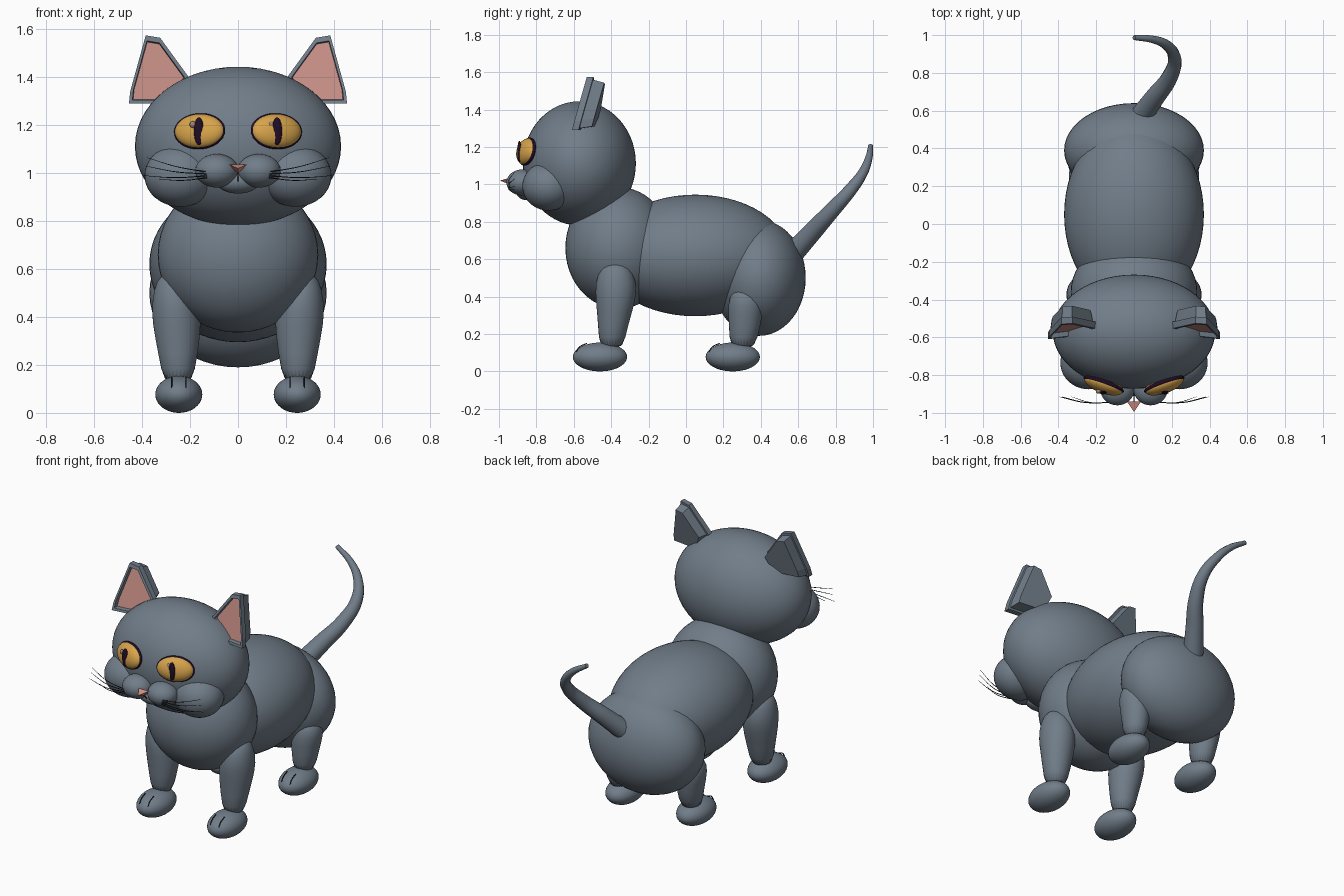
import bpy, bmesh, math
from mathutils import Vector, Matrix

cube = bpy.data.objects.get("Cube")
if cube:
    bpy.data.objects.remove(cube, do_unlink=True)


def material(name, rgb):
    m = bpy.data.materials.new(name)
    m.use_nodes = True
    colour = (*rgb, 1)
    m.diffuse_color = colour
    m.node_tree.nodes["Principled BSDF"].inputs["Base Color"].default_value = colour
    return m


FUR = material("grey fur", (.165, .205, .25))
PINK = material("ear pink", (.56, .27, .235))
NOSE = material("nose pink", (.68, .29, .23))
AMBER = material("eye amber", (.68, .37, .07))
DARK = material("dark purple", (.014, .004, .02))
GLINT = material("eye glint", (.36, .23, .17))
BLACK = material("whisker black", (.015, .016, .02))


def finish(name, bm, mats, smooth=True):
    bmesh.ops.recalc_face_normals(bm, faces=bm.faces)
    for f in bm.faces:
        f.smooth = smooth
    me = bpy.data.meshes.new(name)
    bm.to_mesh(me)
    bm.free()
    for m in mats:
        me.materials.append(m)
    ob = bpy.data.objects.new(name, me)
    bpy.context.collection.objects.link(ob)
    return ob


def ellipsoid(name, centre, radii, mat, yaw=0, tilt=0, seg=40):
    bm = bmesh.new()
    bmesh.ops.create_uvsphere(bm, u_segments=seg, v_segments=seg // 2, radius=1)
    bm.transform(Matrix.Translation(centre) @ Matrix.Rotation(yaw, 4, 'Z')
                 @ Matrix.Rotation(tilt, 4, 'X') @ Matrix.Diagonal((*radii, 1)))
    return finish(name, bm, [mat])


def bridge_rings(bm, rings):
    """Join rings of points with quads and cap both ends."""
    loops = [[bm.verts.new(p) for p in ring] for ring in rings]
    for a, b in zip(loops, loops[1:]):
        for i in range(len(a)):
            j = (i + 1) % len(a)
            bm.faces.new((a[i], a[j], b[j], b[i]))
    return bm.faces.new(loops[0]), bm.faces.new(loops[-1])


def tube(name, points, radii, mat, bevel=1, resolution=4):
    """Smooth tapered curve through the points."""
    cu = bpy.data.curves.new(name, 'CURVE')
    cu.dimensions = '3D'
    cu.bevel_depth = bevel
    cu.bevel_resolution = resolution
    cu.resolution_u = 8
    cu.use_fill_caps = True
    sp = cu.splines.new('BEZIER')
    sp.bezier_points.add(len(points) - 1)
    for bp, p, r in zip(sp.bezier_points, points, radii):
        bp.co = p
        bp.radius = r
        bp.handle_left_type = bp.handle_right_type = 'AUTO'
    cu.materials.append(mat)
    ob = bpy.data.objects.new(name, cu)
    bpy.context.collection.objects.link(ob)


def leg(name, side, profile):
    """Loft of horizontal ellipses: x, y, z, x radius, y radius."""
    rings = []
    for x, y, z, rx, ry in profile:
        angles = [math.tau * i / 24 for i in range(24)]
        rings.append([(side * (x + rx * math.cos(a)), y + ry * math.sin(a), z)
                      for a in angles])
    bm = bmesh.new()
    bridge_rings(bm, rings)
    ob = finish(name, bm, [FUR])
    sub = ob.modifiers.new("round", 'SUBSURF')
    sub.levels = sub.render_levels = 1


def ear(name, side):
    """Framed prism, leaning back, with a recessed pink inside."""
    outline = [(.455, 1.29), (.45, 1.34), (.385, 1.575), (.325, 1.565), (.205, 1.40), (.255, 1.29)]
    mid = Vector((.345, 1.40))
    rings = []
    for scale, depth in [(.84, .025), (.87, 0), (1, 0), (1, .035), (.91, .037), (.82, .10)]:
        ring = []
        for p in outline:
            q = mid + (Vector(p) - mid) * scale
            y = -.61 + depth + (q.y - 1.29) * .25 + (.455 - q.x) * .12
            ring.append((side * q.x, y, q.y))
        rings.append(ring)
    bm = bmesh.new()
    inside, _ = bridge_rings(bm, rings)
    inside.material_index = 1
    finish(name, bm, [FUR, PINK], smooth=False)


# Torso and head
ellipsoid("body", (0, .05, .62), (.37, .5, .325), FUR, seg=56)
ellipsoid("chest", (0, -.36, .66), (.335, .285, .325), FUR, seg=48)
ellipsoid("rump", (0, .39, .5), (.37, .25, .31), FUR, seg=48)
ellipsoid("head", (0, -.57, 1.112), (.43, .302, .332), FUR, seg=56)
ellipsoid("chin", (0, -.85, .965), (.09, .06, .05), FUR)

FRONT = [(.27, -.375, .585, .03, .035), (.27, -.375, .56, .07, .08),
         (.262, -.375, .47, .098, .113), (.255, -.375, .38, .105, .108),
         (.25, -.39, .25, .083, .08), (.25, -.4, .11, .06, .065)]
REAR = [(.27, .32, .45, .03, .035), (.27, .32, .425, .07, .075),
        (.262, .32, .36, .095, .1), (.25, .315, .25, .078, .085),
        (.25, .3, .11, .06, .068)]

for s, label in ((1, "left"), (-1, "right")):
    # Face
    ellipsoid(label + "_cheek", (s * .24, -.735, .99), (.15, .14, .13), FUR)
    ellipsoid(label + "_muzzle", (s * .088, -.875, 1.01), (.09, .085, .07), FUR)
    ear(label + "_ear", s)
    yaw, tilt = s * math.radians(20), math.radians(-13)
    ellipsoid(label + "_eye", (s * .16, -.852, 1.175), (.108, .043, .072), AMBER, yaw, tilt)
    ellipsoid(label + "_eye_rim", (s * .16, -.85, 1.175), (.113, .026, .077), DARK, yaw, tilt)
    ellipsoid(label + "_pupil", (s * .163, -.891, 1.175), (.021, .011, .058), DARK, seg=20)
    ellipsoid(label + "_glint", (s * .163 - .025, -.886, 1.203), (.014, .012, .014), GLINT, seg=16)
    # Whiskers
    for i, (x, z) in enumerate([(.38, 1.065), (.385, 1.03), (.395, .99), (.33, .975)]):
        root = Vector((s * .13, -.945, 1.005 - .008 * i))
        tip = Vector((s * x, -.915, z))
        bend = (root + tip) / 2 + Vector((0, -.015, -.008))
        tube(f"{label}_whisker_{i + 1}", [root, bend, tip], [1, .8, .4], BLACK, .0025, 1)
    # Legs, paws and toe lines
    for end, profile, py in (("front", FRONT, -.46), ("rear", REAR, .25)):
        leg(f"{label}_{end}_leg", s, profile)
        ellipsoid(f"{label}_{end}_paw", (s * .247, py, .077), (.098, .145, .077), FUR)
        for n, dx in (("inner", -.03), ("outer", .03)):
            x = s * (.247 + dx)
            tube(f"{label}_{end}_{n}_toe_line",
                 [(x, py - .127, .105), (x, py - .11, .13), (x, py - .07, .15)],
                 [1, 1, 1], BLACK, .003, 1)

# Nose: small wedge pointing forward
bm = bmesh.new()
points = [(-.037, -.94, 1.036), (.037, -.94, 1.036), (0, -.94, .998), (0, -.995, 1.02)]
for p in points:
    bm.verts.new(p)
bmesh.ops.convex_hull(bm, input=bm.verts)
finish("nose", bm, [NOSE], smooth=False)
tube("mouth_line", [(0, -.95, 1.005), (0, -.925, .985), (0, -.905, .965)], [1, 1, 1], BLACK, .003, 1)

# Tail
tube("tail", [(.03, .56, .62), (.11, .67, .74), (.19, .78, .86), (.215, .875, .965),
              (.175, .945, 1.06), (.1, .977, 1.14), (0, .987, 1.205)],
     [.06, .052, .043, .035, .027, .02, .013], FUR)
